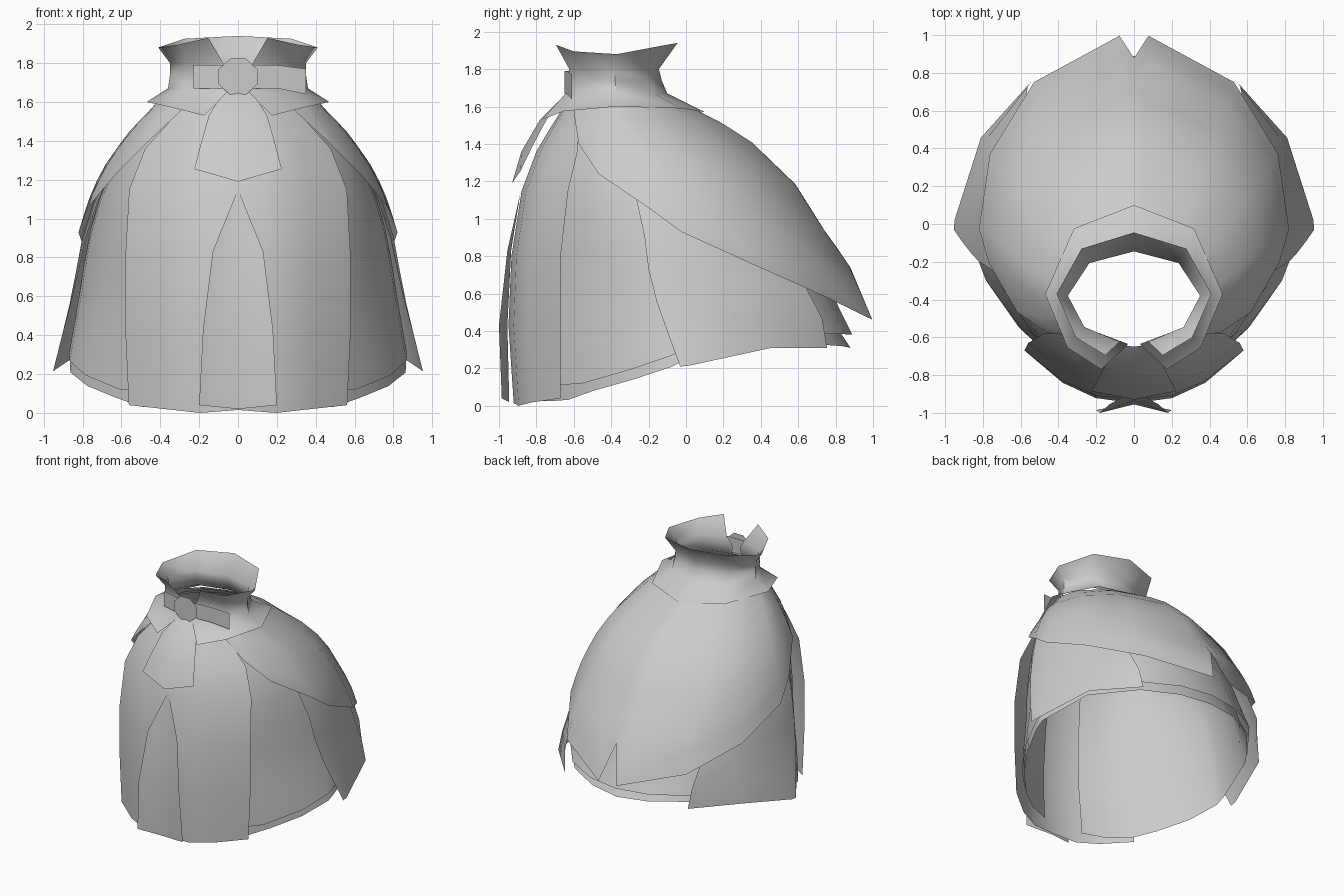
import bpy, bmesh, math
from math import sin, cos, pi

if "Cube" in bpy.data.objects:
    bpy.data.objects.remove(bpy.data.objects["Cube"])

cloth = bpy.data.materials.new("grey cloth")
cloth.diffuse_color = (0.6, 0.6, 0.6, 1)
cloth.use_nodes = True
cloth.node_tree.nodes["Principled BSDF"].inputs["Base Color"].default_value = cloth.diffuse_color


def lerp(pts, v):
    """Piecewise linear lookup in ascending (v, value) pairs."""
    if v <= pts[0][0]:
        return pts[0][1]
    for (a, p), (b, q) in zip(pts, pts[1:]):
        if v <= b:
            return p + (q - p) * (v - a) / (b - a)
    return pts[-1][1]


# Garment envelope by height: half width, widest point, front and back reach
WIDTH = [(0, .97), (.2, .955), (.6, .88), (.9, .83), (1.0, .80), (1.15, .75),
         (1.3, .67), (1.46, .55), (1.62, .39)]
MIDDLE = [(.2, -.03), (1.0, -.05), (1.3, -.15), (1.62, -.37)]
FRONT = [(0, -.92), (.4, -.95), (.75, -.94), (1.12, -.89), (1.36, -.80),
         (1.58, -.67), (1.64, -.62)]
BACK = [(.2, .98), (.46, 1.0), (.76, .87), (.95, .73), (1.18, .59), (1.43, .33),
        (1.57, .09), (1.64, -.06)]
SKIRT_BACK = [(.3, .93), (.38, .89), (.54, .81), (.76, .71), (.95, .61), (1.18, .49),
              (1.43, .25), (1.6, 0)]
LINING_BACK = [(.31, .88), (.39, .80), (.54, .75), (.76, .67), (.95, .58), (1.18, .46),
               (1.43, .22), (1.6, -.03)]


def ring(t, w, mid, front, back, p=1.0):
    """Point on an egg-shaped section; t = 0 is the front, pi the back."""
    c = cos(t)
    y = mid - (mid - front) * c ** p if c > 0 else mid - (back - mid) * c
    return w * sin(t), y


def body(t, z, sx=1.0, sy=1.0, pinch=0.0, back=None):
    mid = lerp(MIDDLE, z)
    p = 1 + pinch * lerp([(.6, 1), (1.2, 0)], z)
    x, y = ring(t, lerp(WIDTH, z), mid, lerp(FRONT, z), lerp(back or BACK, z), p)
    if not (back and cos(t) < 0):
        y = mid + (y - mid) * sy
    return x * sx, y, z


def sheet(name, columns, mirror=True):
    """Cloth sheet from columns of points running top to bottom."""
    bm = bmesh.new()
    vs = [[bm.verts.new(p) for p in col] for col in columns]
    for a, b in zip(vs, vs[1:]):
        for r in range(len(a) - 1):
            bm.faces.new((a[r], a[r + 1], b[r + 1], b[r]))
    finish(name, bm, mirror)


def finish(name, bm, mirror=False, angle=55):
    me = bpy.data.meshes.new(name)
    bm.to_mesh(me)
    bm.free()
    me.materials.append(cloth)
    ob = bpy.data.objects.new(name, me)
    bpy.context.collection.objects.link(ob)
    if mirror:
        m = ob.modifiers.new("mirror", 'MIRROR')
        m.merge_threshold = .002
    bpy.ops.object.select_all(action='DESELECT')
    ob.select_set(True)
    bpy.context.view_layer.objects.active = ob
    bpy.ops.object.shade_smooth_by_angle(angle=math.radians(angle))


def layer(name, ts, hem, top, sx, sy, pinch=0.0, back=None, rows=8):
    cols = []
    for t in ts:
        h = lerp(hem, t)
        cols.append([body(t, top + (h - top) * r / rows, sx, sy, pinch, back)
                     for r in range(rows + 1)])
    sheet(name, cols)


# Over-cape with a rising hem and a notch at the back
cape_hem = [(.68, 1.57), (.88, 1.40), (1.08, 1.24), (1.41, 1.06), (1.6, .93),
            (2.04, .75), (2.5, .58), (pi - .085, .46), (pi, .74)]
layer("over_cape", [t for t, _ in cape_hem], cape_hem, 1.63, 1.0, 1.0)

# Side panels hanging under the cape
front_edge = [(.21, 1.57), (.65, 1.40), (1.1, 1.33)]
back_edge = [(.31, 2.5), (.61, 2.4), (1.2, 2.3)]
cols = []
for t1, h in ((front_edge, .21), ([(0, 1.62)], .215), ([(0, 2.08)], .31), (back_edge, .31)):
    col = []
    for r in range(7):
        z = 1.25 + (h - 1.25) * r / 6
        s = lerp([(.21, 1.0), (.6, .975), (1.0, .965)], z)
        if t1 is back_edge:
            s = min(s, .972)
        col.append(body(lerp(t1, z), z, s, s - .01))
    cols.append(col)
sheet("side_panel", cols)

# Skirt and its lining, which is open at the front
layer("skirt", [.55, .75, 1.08, 1.41, 1.6, 2.04, 2.5, pi - .3, pi],
      [(.7, .11), (1.57, .30), (2.04, .39), (pi, .38)], 1.6, .93, .92, .5, SKIRT_BACK)
layer("skirt_lining", [.2, .4, .6, .8, 1.08, 1.41, 1.6, 2.04, 2.5, pi - .3, pi],
      [(.2, .03), (.55, .02), (.8, .08), (1.57, .24), (2.04, .33), (2.5, .33), (pi, .31)],
      1.58, .915, .895, .5, LINING_BACK)

# Front panel
side_x = [(0, .56), (.43, .58), (.8, .58), (1.15, .56), (1.38, .47), (1.6, .25)]
side_y = [(0, -.67), (.8, -.67), (1.15, -.63), (1.38, -.575), (1.6, -.58)]
cols = []
for k in (0, .35, .65, 1):
    h = lerp([(0, .015), (.35, .0), (1, .04)], k)
    col = []
    for z in (1.6, 1.48, 1.36, 1.15, .8, .43, h):
        f = lerp(FRONT, z)
        col.append((k * lerp(side_x, z), f + (lerp(side_y, z) - f) * k ** 2.2, z))
    cols.append(col)
sheet("front_panel", cols)

# Flared pleat at the front
sheet("front_pleat", [
    [(0, -.885, 1.14), (0, -.935, .83), (0, -.955, .43), (0, -.945, .02)],
    [(.005, -.885, 1.14), (.13, -.955, .83), (.18, -1.0, .43), (.2, -.985, .04)]])

# Collar: spread shoulder flap, neck band and flared top
cols = []
for i, t in enumerate([.38, .85, 1.57, 2.4, pi]):
    tn = .22 if i == 0 else t
    t_neck = .1 if i == 0 else t
    flap_z = (1.53, 1.575, 1.6, 1.59, 1.57)[i]
    top_z = (1.93, 1.895, 1.88, 1.925, 1.94)[i]
    cols.append([
        (*ring(t, .41, -.37, -.72, -.045), top_z),
        (*ring(tn, .35, -.38, -.63, -.145), 1.80),
        (*ring(t_neck, .35, -.38, -.635, -.13), 1.74),
        (*ring(t_neck, .36, -.37, -.645, -.10), 1.67),
        (*ring(t, .47, -.37, -.80, .10), flap_z)])
sheet("collar", cols)

# Neck cloth hanging below the clasp
sheet("neck_cloth", [
    [(0, -.65, 1.66), (0, -.78, 1.53), (0, -.88, 1.36), (0, -.93, 1.19)],
    [(.07, -.64, 1.66), (.15, -.745, 1.53), (.19, -.82, 1.39), (.225, -.885, 1.255)]])

# Strap across the throat, with a loose end on one side
sheet("strap", [[(x, y, a), (x, y, b)] for x, y, a, b in
                ((-.23, -.605, 1.79, 1.67), (-.06, -.65, 1.79, 1.67),
                 (.06, -.65, 1.79, 1.67), (.2, -.64, 1.79, 1.67), (.35, -.61, 1.77, 1.64))], False)

# Flat eight-sided clasp
bm = bmesh.new()
bm.faces.new([bm.verts.new((.108 * cos(a), -.664, 1.73 + .1 * sin(a)))
              for a in (pi / 8 + i * pi / 4 for i in range(8))])
finish("clasp", bm)
